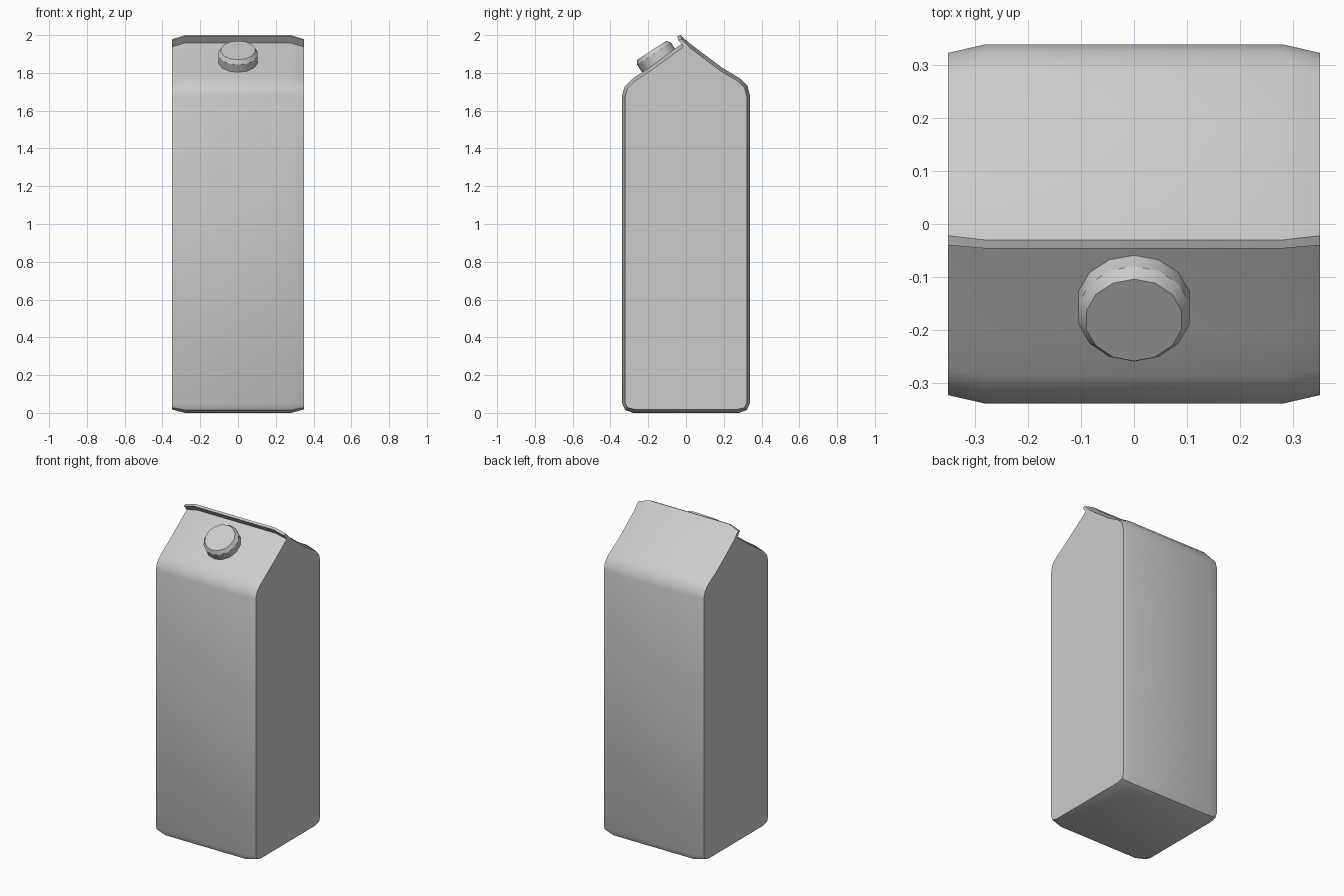
import bpy, bmesh, math
from mathutils import Matrix

if "Cube" in bpy.data.objects:
    bpy.data.objects.remove(bpy.data.objects["Cube"])


def finish(name, bm, angle):
    bmesh.ops.recalc_face_normals(bm, faces=bm.faces[:])
    me = bpy.data.meshes.new(name)
    bm.to_mesh(me)
    bm.free()
    ob = bpy.data.objects.new(name, me)
    bpy.context.collection.objects.link(ob)
    bpy.ops.object.select_all(action='DESELECT')
    ob.select_set(True)
    bpy.context.view_layer.objects.active = ob
    bpy.ops.object.shade_smooth_by_angle(angle=math.radians(angle))
    return ob


# Carton side profile (y, z): bulged middle section, then inset end section
middle = [(-0.28, 0.0), (-0.322, 0.015), (-0.338, 0.05), (-0.338, 1.68),
          (-0.325, 1.728), (-0.285, 1.768), (-0.2, 1.825), (-0.018, 1.958),
          (-0.046, 1.993), (-0.03, 2.0), (0.03, 1.948), (0.19, 1.828),
          (0.29, 1.768), (0.325, 1.732), (0.338, 1.68), (0.338, 0.05),
          (0.322, 0.015), (0.28, 0.0)]
end = [(-0.27, 0.018), (-0.31, 0.028), (-0.322, 0.055), (-0.322, 1.675),
       (-0.31, 1.718), (-0.275, 1.753), (-0.192, 1.808), (-0.013, 1.938),
       (-0.04, 1.972), (-0.022, 1.978), (0.022, 1.932), (0.18, 1.812),
       (0.278, 1.754), (0.31, 1.72), (0.322, 1.675), (0.322, 0.055),
       (0.31, 0.028), (0.27, 0.018)]

# Carton body lofted along x, gable ends capped
bm = bmesh.new()
rings = []
for x, prof in ((-0.35, end), (-0.28, middle), (0.28, middle), (0.35, end)):
    rings.append([bm.verts.new((x, y, z)) for y, z in prof])
n = len(middle)
for a, b in zip(rings, rings[1:]):
    for i in range(n):
        j = (i + 1) % n
        bm.faces.new((a[i], a[j], b[j], b[i]))
bm.faces.new(rings[0])
bm.faces.new(rings[-1])
finish("carton", bm, 35)

# Screw cap: 14-sided with a chamfered top, tilted onto the front roof
bm = bmesh.new()
sides = 14
rings = []
for r, h in ((0.107, -0.012), (0.107, 0.042), (0.092, 0.064)):
    rings.append([bm.verts.new((r * math.sin(2 * math.pi * i / sides),
                                r * math.cos(2 * math.pi * i / sides), h))
                  for i in range(sides)])
for a, b in zip(rings, rings[1:]):
    for i in range(sides):
        j = (i + 1) % sides
        bm.faces.new((a[i], a[j], b[j], b[i]))
bm.faces.new(rings[0])
bm.faces.new(rings[-1])
bm.transform(Matrix.Translation((0, -0.146, 1.866)) @ Matrix.Rotation(math.radians(33), 4, 'X'))
finish("screw_cap", bm, 30)
